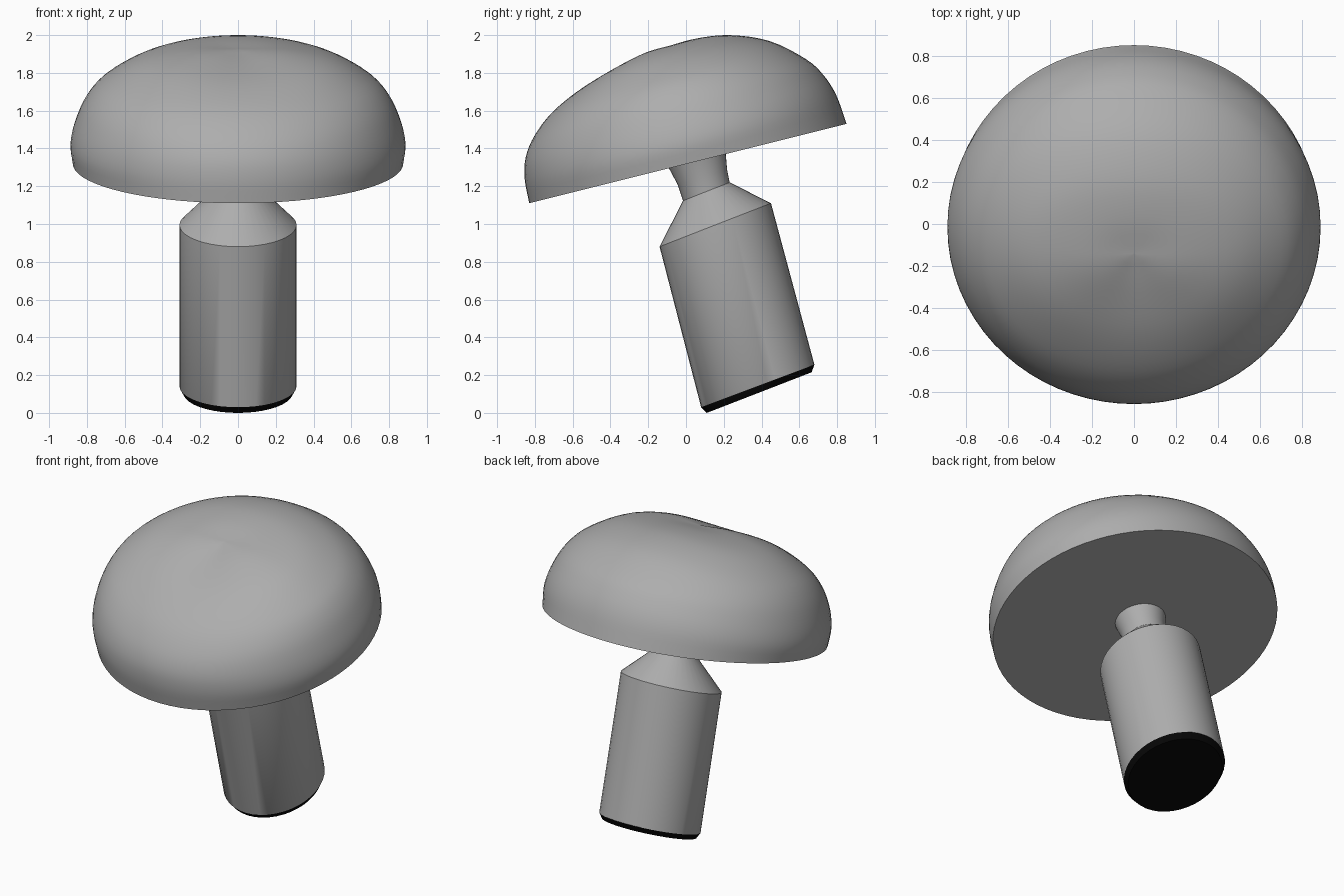
import bpy, bmesh, math
from mathutils import Vector

cube = bpy.data.objects.get("Cube")
if cube:
    bpy.data.objects.remove(cube)


def make_material(name, value):
    mat = bpy.data.materials.new(name)
    mat.use_nodes = True
    colour = (value, value, value, 1)
    mat.diffuse_color = colour
    mat.node_tree.nodes["Principled BSDF"].inputs["Base Color"].default_value = colour
    return mat


grey = make_material("mid grey", 0.42)
black = make_material("black", 0.002)


def loft(name, rings, materials, band_material=lambda i: 0, smooth_angle=30):
    """Skin a list of rings, bottom to top, and close both ends."""
    bm = bmesh.new()
    loops = [[bm.verts.new(p) for p in ring] for ring in rings]
    count = len(loops[0])
    for i, (low, high) in enumerate(zip(loops, loops[1:])):
        for k in range(count):
            n = (k + 1) % count
            face = bm.faces.new((low[k], low[n], high[n], high[k]))
            face.material_index = band_material(i)
    bottom = bm.faces.new(loops[0][::-1])
    bottom.material_index = band_material(0)
    bm.faces.new(loops[-1])
    bm.normal_update()
    mesh = bpy.data.meshes.new(name)
    bm.to_mesh(mesh)
    bm.free()
    for mat in materials:
        mesh.materials.append(mat)
    obj = bpy.data.objects.new(name, mesh)
    bpy.context.collection.objects.link(obj)
    bpy.ops.object.select_all(action="DESELECT")
    obj.select_set(True)
    bpy.context.view_layer.objects.active = obj
    bpy.ops.object.shade_smooth_by_angle(angle=math.radians(smooth_angle))
    return obj


def slanted_ring(front, back, radius, sides=40):
    """Ellipse spanning a front and a back (y, z) point."""
    a, b = Vector((0, *front)), Vector((0, *back))
    middle, half = (a + b) / 2, (b - a) / 2
    ring = []
    for k in range(sides):
        t = math.tau * k / sides
        ring.append(middle + half * math.sin(t) + Vector((radius * math.cos(t), 0, 0)))
    return ring


# Stem: black chamfered foot, straight body, sloping shoulder
stem_rings = [
    slanted_ring((0.11, 0.0), (0.665, 0.215), 0.29),
    slanted_ring((0.08, 0.03), (0.68, 0.255), 0.31),
    slanted_ring((-0.14, 0.88), (0.45, 1.11), 0.31),
    slanted_ring((-0.015, 1.125), (0.232, 1.22), 0.13),
]
loft("stem", stem_rings, [grey, black], lambda i: 1 if i == 0 else 0)

# Neck: short flared joint under the cap
neck_rings = [
    slanted_ring((-0.015, 1.12), (0.232, 1.215), 0.13),
    slanted_ring((-0.045, 1.21), (0.218, 1.285), 0.135),
    slanted_ring((-0.093, 1.30), (0.21, 1.375), 0.155),
]
loft("neck", neck_rings, [grey])

# Cap: (radius, height) outlines towards the front, the sides and the back
FRONT = [(.866, 0), (.858, .13), (.825, .24), (.75, .342), (.62, .444),
         (.42, .533), (.2, .59), (.005, .625)]
SIDE = [(.875, 0), (.887, .11), (.86, .23), (.8, .36), (.7, .465),
        (.5, .575), (.25, .625), (.005, .625)]
BACK = [(.866, 0), (.85, .16), (.81, .28), (.74, .385), (.577, .524),
        (.379, .606), (.19, .632), (.005, .625)]


def smooth_outline(points, steps=4):
    """Catmull-Rom curve through an outline."""
    pts = [Vector(p) for p in points]
    pts = [2 * pts[0] - pts[1]] + pts + [2 * pts[-1] - pts[-2]]
    curve = []
    for a, b, c, d in zip(pts, pts[1:], pts[2:], pts[3:]):
        for s in range(steps):
            t = s / steps
            curve.append(b + (c - a) * t / 2 + (a - 2.5 * b + 2 * c - d / 2) * t * t
                         + (1.5 * (b - c) + (d - a) / 2) * t ** 3)
    return curve + [pts[-2]]


cap_rings = []
for front, side, back in zip(*map(smooth_outline, (FRONT, SIDE, BACK))):
    ring = []
    for k in range(72):
        t = math.tau * k / 72
        end = back if math.sin(t) > 0 else front
        r, h = side.lerp(end, math.sin(t) ** 2)
        ring.append(Vector((r * math.cos(t), r * math.sin(t), h)))
    cap_rings.append(ring)
cap = loft("cap", cap_rings, [grey], smooth_angle=40)
cap.location = (0, 0.01, 1.32)
cap.rotation_euler.x = math.atan2(0.42, 1.68)
